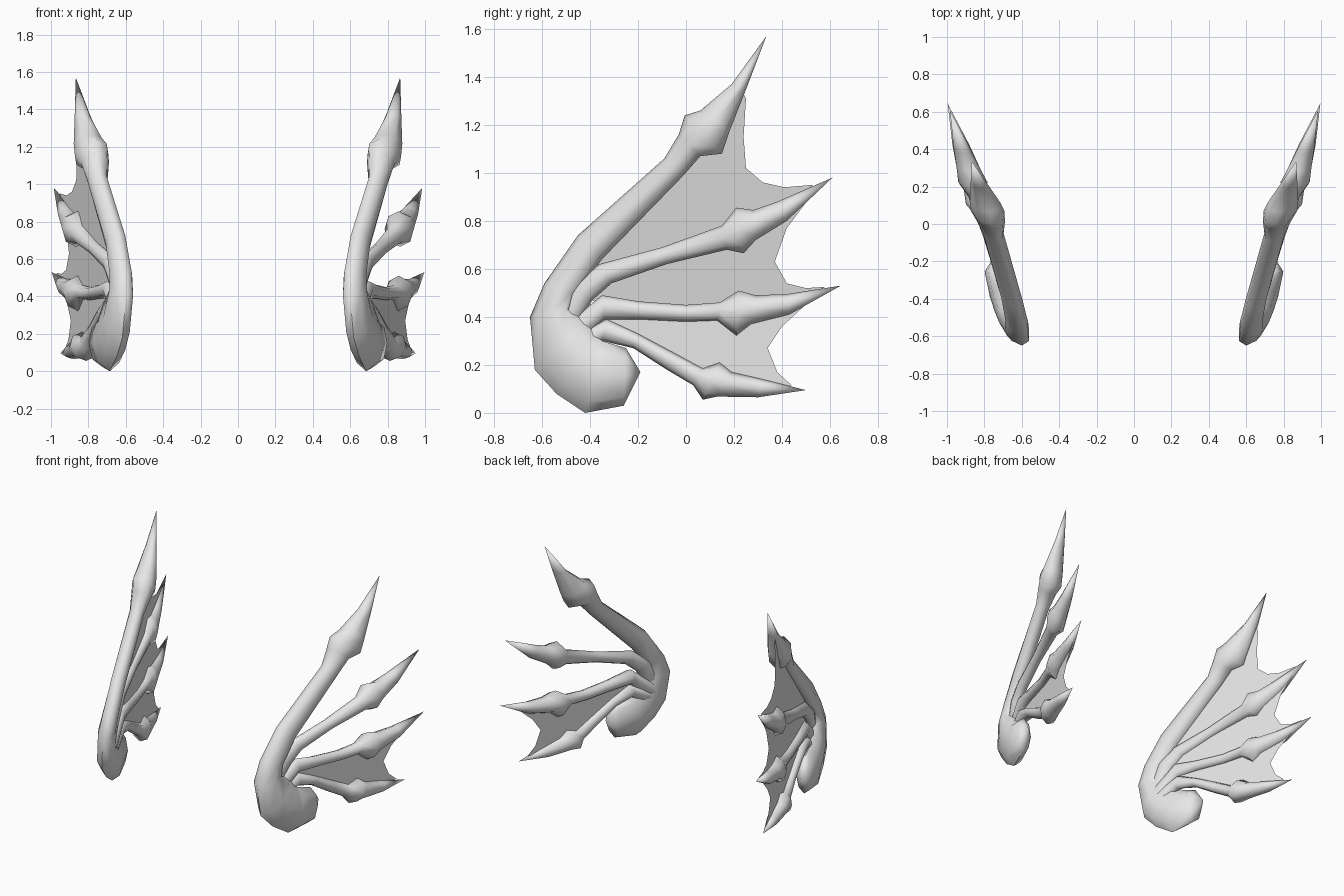
import bpy
import bmesh
import math
from mathutils import Vector

SIDES = 8        # segments around every bone
SPREAD = 0.32    # how far each fin leans outwards as it runs back
BASE_X = 0.785

cube = bpy.data.objects.get("Cube")
if cube:
    bpy.data.objects.remove(cube, do_unlink=True)

bone_grey = bpy.data.materials.new("bone_grey")
bone_grey.use_nodes = True
colour = (0.8, 0.8, 0.8, 1.0)
bone_grey.diffuse_color = colour
bone_grey.node_tree.nodes["Principled BSDF"].inputs["Base Color"].default_value = colour


def place(y, z, side, offset=0.0):
    """Put a fin-plane point on the leaning fin of the given side."""
    return Vector((side * (BASE_X + SPREAD * y + offset), y, z))


def finish(bm, name, smooth=True):
    """Turn a bmesh into a named, coloured object."""
    bmesh.ops.remove_doubles(bm, verts=bm.verts, dist=0.0005)
    bmesh.ops.recalc_face_normals(bm, faces=bm.faces)
    mesh = bpy.data.meshes.new(name)
    bm.to_mesh(mesh)
    bm.free()
    mesh.materials.append(bone_grey)
    obj = bpy.data.objects.new(name, mesh)
    bpy.context.collection.objects.link(obj)
    if smooth:
        bpy.ops.object.select_all(action='DESELECT')
        obj.select_set(True)
        bpy.context.view_layer.objects.active = obj
        bpy.ops.object.shade_smooth_by_angle(angle=math.radians(60))


def build_bone(name, rings, side, offset_rule):
    """Loft oval rings: upper point, lower point and half thickness of each."""
    bm = bmesh.new()
    loops = []
    for i, (ty, tz, by, bz, thick) in enumerate(rings):
        half = Vector((ty - by, tz - bz)) / 2
        centre = Vector((ty + by, tz + bz)) / 2
        loop = []
        for k in range(SIDES):
            angle = math.tau * k / SIDES
            point = centre + half * math.cos(angle)
            offset = offset_rule(i) + thick * math.sin(angle)
            loop.append(bm.verts.new(place(point.x, point.y, side, offset)))
        loops.append(loop)
    for a, b in zip(loops, loops[1:]):
        for k in range(SIDES):
            n = (k + 1) % SIDES
            bm.faces.new((a[k], a[n], b[n], b[k]))
    bm.faces.new(loops[0])
    bm.faces.new(loops[-1])
    finish(bm, name)


def centres(rings, first, last):
    """Middle line of a bone, used as the border of a skin."""
    return [((r[0] + r[2]) / 2, (r[1] + r[3]) / 2) for r in rings[first:last]]


def build_web(name, upper, edge, lower, side):
    """Flat skin between two bones with a scalloped rear edge."""
    bm = bmesh.new()
    outline = upper + edge + lower[::-1]
    bm.faces.new([bm.verts.new(place(y, z, side)) for y, z in outline])
    finish(bm, name, smooth=False)


def spine_offset(i):
    """The curled root sits further out than the rest of the spine."""
    return max(-0.025, 0.035 - 0.013 * max(0, i - 4))


def finger_offset(i):
    return 0.005


# Leading spine: curled root, arched shaft, barbed point
spine = [
    (-.19, .17, -.19, .17, 0), (-.26, .03, -.25, .27, .06),
    (-.42, 0, -.35, .3, .075), (-.54, .08, -.38, .33, .075),
    (-.63, .18, -.42, .38, .07), (-.65, .4, -.48, .43, .065),
    (-.59, .54, -.46, .49, .06), (-.45, .74, -.35, .64, .055),
    (-.09, 1.06, -.01, .99, .055), (-.03, 1.16, .06, 1.07, .075),
    (-.005, 1.24, .15, 1.08, .09), (.06, 1.26, .18, 1.17, .08),
    (.19, 1.37, .255, 1.36, .042), (.335, 1.57, .335, 1.57, 0)]

# Three trailing fingers, each with a barbed knuckle
upper_finger = [
    (-.56, .38, -.47, .34, .03), (-.48, .53, -.39, .47, .045),
    (-.36, .62, -.31, .54, .04), (-.1, .69, -.08, .62, .037),
    (.15, .78, .17, .68, .05), (.21, .855, .24, .665, .078),
    (.28, .845, .29, .72, .065), (.38, .88, .42, .8, .045),
    (.61, .98, .61, .98, 0)]
middle_finger = [
    (-.54, .34, -.48, .25, .04), (-.35, .49, -.34, .39, .045),
    (-.2, .465, -.2, .39, .04), (0, .45, 0, .38, .037),
    (.14, .46, .13, .385, .045), (.22, .51, .21, .322, .075),
    (.29, .49, .27, .37, .065), (.42, .495, .43, .41, .045),
    (.645, .53, .645, .53, 0)]
lower_finger = [
    (-.49, .32, -.46, .22, .04), (-.33, .39, -.35, .3, .045),
    (-.2, .33, -.22, .27, .04), (-.05, .25, -.08, .18, .037),
    (.07, .185, .03, .115, .045), (.14, .21, .07, .055, .075),
    (.19, .17, .13, .068, .065), (.32, .14, .3, .065, .042),
    (.5, .095, .5, .095, 0)]

# Scalloped rear edges of the skins, from top to bottom
upper_edge = [(.25, 1.31), (.24, 1.15), (.25, 1.02), (.32, .96), (.41, .94), (.53, .95)]
middle_edge = [(.51, .89), (.42, .77), (.37, .63), (.42, .54), (.5, .52), (.58, .525)]
lower_edge = [(.53, .48), (.4, .36), (.34, .27), (.38, .17), (.44, .115)]

for prefix, side in (("left", 1), ("right", -1)):
    build_bone(prefix + "_spine", spine, side, spine_offset)
    for label, rings in (("upper", upper_finger), ("middle", middle_finger),
                         ("lower", lower_finger)):
        build_bone(f"{prefix}_{label}_finger", rings, side, finger_offset)

    # The lowest skin is on both fins, the other two only on the right fin
    build_web(prefix + "_lower_web", centres(middle_finger, 1, -1), lower_edge,
              centres(lower_finger, 1, -1), side)
    if side < 0:
        build_web(prefix + "_upper_web", centres(spine, 6, -1), upper_edge,
                  centres(upper_finger, 1, -1), side)
        build_web(prefix + "_middle_web", centres(upper_finger, 1, -1), middle_edge,
                  centres(middle_finger, 1, -1), side)
